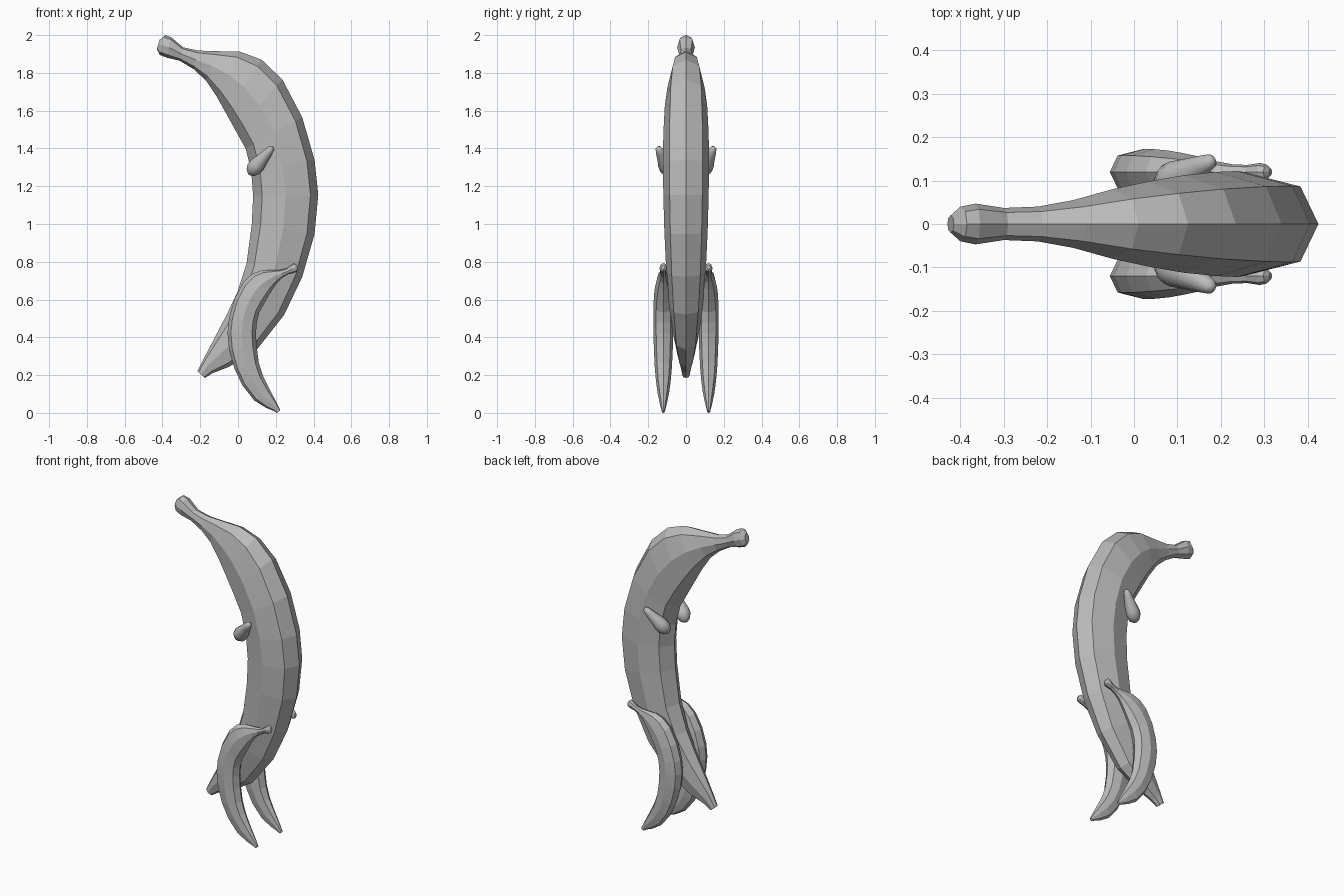
import bpy
import bmesh
from mathutils import Vector

cube = bpy.data.objects.get("Cube")
if cube:
    bpy.data.objects.remove(cube, do_unlink=True)

# Single flat colour
grey = bpy.data.materials.new("plain_grey")
grey.use_nodes = True
GREY = (0.5, 0.5, 0.5, 1)
grey.diffuse_color = GREY
for node in grey.node_tree.nodes:
    if node.type == 'BSDF_PRINCIPLED':
        node.inputs["Base Color"].default_value = GREY

# Fruit stations, stem to tip: outer ridge x z, inner ridge x z, half width
STATIONS = [
    (-.415, 1.975, -.43, 1.925, .02),
    (-.385, 2.0, -.415, 1.895, .04),
    (-.355, 1.99, -.375, 1.88, .047),
    (-.29, 1.935, -.31, 1.865, .037),
    (-.21, 1.918, -.235, 1.82, .04),
    (-.11, 1.915, -.17, 1.76, .055),
    (.01, 1.912, -.11, 1.67, .08),
    (.125, 1.87, -.06, 1.58, .098),
    (.235, 1.765, -.01, 1.49, .112),
    (.34, 1.565, .04, 1.4, .12),
    (.405, 1.34, .07, 1.28, .122),
    (.425, 1.155, .08, 1.15, .12),
    (.405, .945, .073, 1.0, .115),
    (.34, .72, .045, .79, .105),
    (.245, .52, -.005, .635, .09),
    (.10, .335, -.06, .52, .07),
    (-.045, .245, -.125, .395, .048),
    (-.135, .21, -.175, .30, .03),
    (-.175, .185, -.215, .22, .02),
]
# Eight-sided section: depth from outer to inner ridge, share of half width
SECTION = [(0, 0), (.12, .72), (.5, 1), (.86, .72),
           (1, 0), (.86, -.72), (.5, -1), (.12, -.72)]


def loft(name, rings, smooth=False):
    """Skin a list of equal rings and cap both ends."""
    bm = bmesh.new()
    loops = [[bm.verts.new(p) for p in ring] for ring in rings]
    n = len(loops[0])
    for a, b in zip(loops, loops[1:]):
        for i in range(n):
            j = (i + 1) % n
            bm.faces.new((a[i], a[j], b[j], b[i]))
    bm.faces.new(loops[0])
    bm.faces.new(loops[-1])
    bmesh.ops.recalc_face_normals(bm, faces=bm.faces)
    for face in bm.faces:
        face.smooth = smooth
    mesh = bpy.data.meshes.new(name)
    bm.to_mesh(mesh)
    bm.free()
    mesh.materials.append(grey)
    obj = bpy.data.objects.new(name, mesh)
    bpy.context.collection.objects.link(obj)
    return obj


def fruit(name, scale=1, flip=1, offset=(0, 0, 0)):
    """Curved faceted fruit, optionally scaled and turned around."""
    rings = []
    for ox, oz, ix, iz, width in STATIONS:
        outer, inner = Vector((ox, 0, oz)), Vector((ix, 0, iz))
        ring = []
        for depth, side in SECTION:
            p = outer.lerp(inner, depth) + Vector((0, side * width, 0))
            p.x *= flip
            ring.append(p * scale + Vector(offset))
        rings.append(ring)
    return loft(name, rings)


def arm(name, side):
    """Teardrop stub, fat end at the inner curve, thin end pointing out."""
    start = Vector((.06, .085 * side, 1.265))
    end = Vector((.183, .148 * side, 1.407))
    turn = (end - start).to_track_quat('Z', 'Y')
    profile = [(0, .012), (.06, .028), (.2, .042), (.35, .042),
               (.55, .033), (.8, .024), (.95, .017), (1, .007)]
    rings = []
    for t, radius in profile:
        ring = []
        for i in range(12):
            spoke = Vector((radius, 0, 0))
            spoke.rotate(Vector((0, 0, 1)).rotation_difference(Vector((0, 0, 1))))
            spoke = turn @ (spin(i / 12) * radius)
            ring.append(start.lerp(end, t) + spoke)
        rings.append(ring)
    return loft(name, rings, smooth=True)


def spin(turns):
    """Unit vector in the flat plane at a share of a full turn."""
    from math import cos, sin, tau
    return Vector((cos(tau * turns), sin(tau * turns), 0))


# Body, with a matching pair of legs and arms
fruit("body")
for label, side in (("front", -1), ("back", 1)):
    fruit(label + "_leg", scale=.437, flip=-1, offset=(.13, .12 * side, -.081))
    arm(label + "_arm", side)
